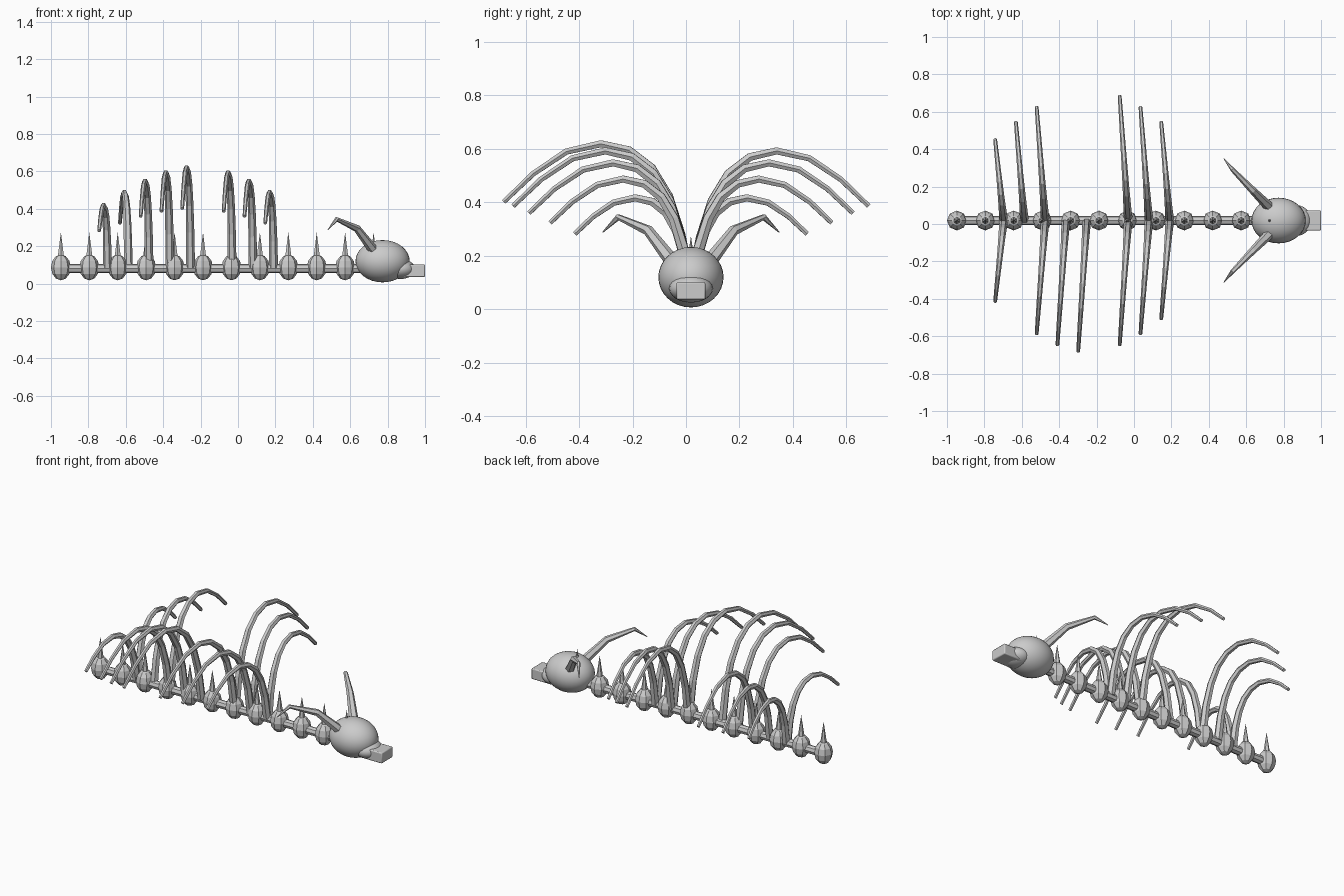
import bpy
from mathutils import Vector

if "Cube" in bpy.data.objects:
    bpy.data.objects.remove(bpy.data.objects["Cube"])

CY, CZ = 0.0185, 0.087      # spine axis


def finish(obj, name, smooth=False):
    obj.name = name
    if smooth:
        bpy.ops.object.shade_smooth_by_angle()
    return obj


def ball(name, loc, radii, seg, rings, smooth=False):
    bpy.ops.mesh.primitive_uv_sphere_add(segments=seg, ring_count=rings, radius=1, location=loc)
    obj = bpy.context.object
    obj.scale = radii
    bpy.ops.object.transform_apply(location=False, rotation=False, scale=True)
    return finish(obj, name, smooth)


def tube(name, points, radii, res=1):
    """Tapered faceted tube through the points, as a mesh."""
    curve = bpy.data.curves.new(name, 'CURVE')
    curve.dimensions = '3D'
    curve.bevel_depth = 1.0
    curve.bevel_resolution = res
    curve.use_fill_caps = True
    spline = curve.splines.new('POLY')
    spline.points.add(len(points) - 1)
    for p, co, r in zip(spline.points, points, radii):
        p.co = (*co, 1)
        p.radius = r
    obj = bpy.data.objects.new(name, curve)
    bpy.context.collection.objects.link(obj)
    bpy.ops.object.select_all(action='DESELECT')
    obj.select_set(True)
    bpy.context.view_layer.objects.active = obj
    bpy.ops.object.convert(target='MESH')
    obj = bpy.context.object
    for poly in obj.data.polygons:
        poly.use_smooth = False
    return finish(obj, name)


# spine rod
tube("spine_rod", [(-0.947, CY, CZ - 0.006), (0.7, CY, CZ - 0.006)], [0.025, 0.025], 2)

# vertebrae with upright spikes
for i in range(12):
    x = -0.947 + 0.152 * i
    ball(f"vertebra_{i}", (x, CY, CZ), (0.053, 0.053, 0.069), 8, 6)
    bpy.ops.mesh.primitive_cone_add(vertices=6, radius1=0.021, radius2=0,
                                    depth=0.145, location=(x, CY, 0.2025))
    finish(bpy.context.object, f"spine_spike_{i}")

# ribs: one arched profile (outward, up), scaled along the body, some missing
PROFILE = [(0.01, 0), (0.04, 0.19), (0.085, 0.335), (0.148, 0.442), (0.232, 0.508),
           (0.337, 0.532), (0.466, 0.503), (0.59, 0.42), (0.70, 0.315)]
SCALES = [0.62, 0.752, 0.866, 0.95, 1.0, 1.0, 0.95, 0.866, 0.752]
PRESENT = {1: (0, 1, 2, 6, 7, 8), -1: (0, 2, 3, 4, 6, 7, 8)}
for side, label in ((1, "back"), (-1, "front")):
    for i in PRESENT[side]:
        s, bx = SCALES[i], -0.697 + 0.111 * i
        pts = [(bx - 0.065 * o, CY + side * o * s, CZ + h * s) for o, h in PROFILE]
        radii = [0.024 - 0.014 * k / (len(pts) - 1) for k in range(len(pts))]
        tube(f"rib_{label}_{i}", pts, radii)

# skull with muzzle and squared snout
ball("skull", (0.773, CY, 0.12), (0.145, 0.122, 0.113), 32, 16, True)
ball("muzzle", (0.87, CY, 0.078), (0.078, 0.082, 0.053), 24, 12, True)
bpy.ops.mesh.primitive_cube_add(size=1, location=(0.93, CY, 0.069))
snout = bpy.context.object
snout.scale = (0.14, 0.108, 0.066)
bpy.ops.object.transform_apply(location=False, rotation=False, scale=True)
bev = snout.modifiers.new("soft_edges", 'BEVEL')
bev.width, bev.segments = 0.006, 2
finish(snout, "snout", True)

# swept-back horns
HORN = [(0.735, 0.06, 0.165), (0.636, 0.16, 0.295), (0.527, 0.272, 0.345), (0.481, 0.33, 0.288)]
for side, label in ((1, "back"), (-1, "front")):
    tube(f"horn_{label}", [(x, CY + side * y, z) for x, y, z in HORN],
         [0.028, 0.02, 0.012, 0.002])
